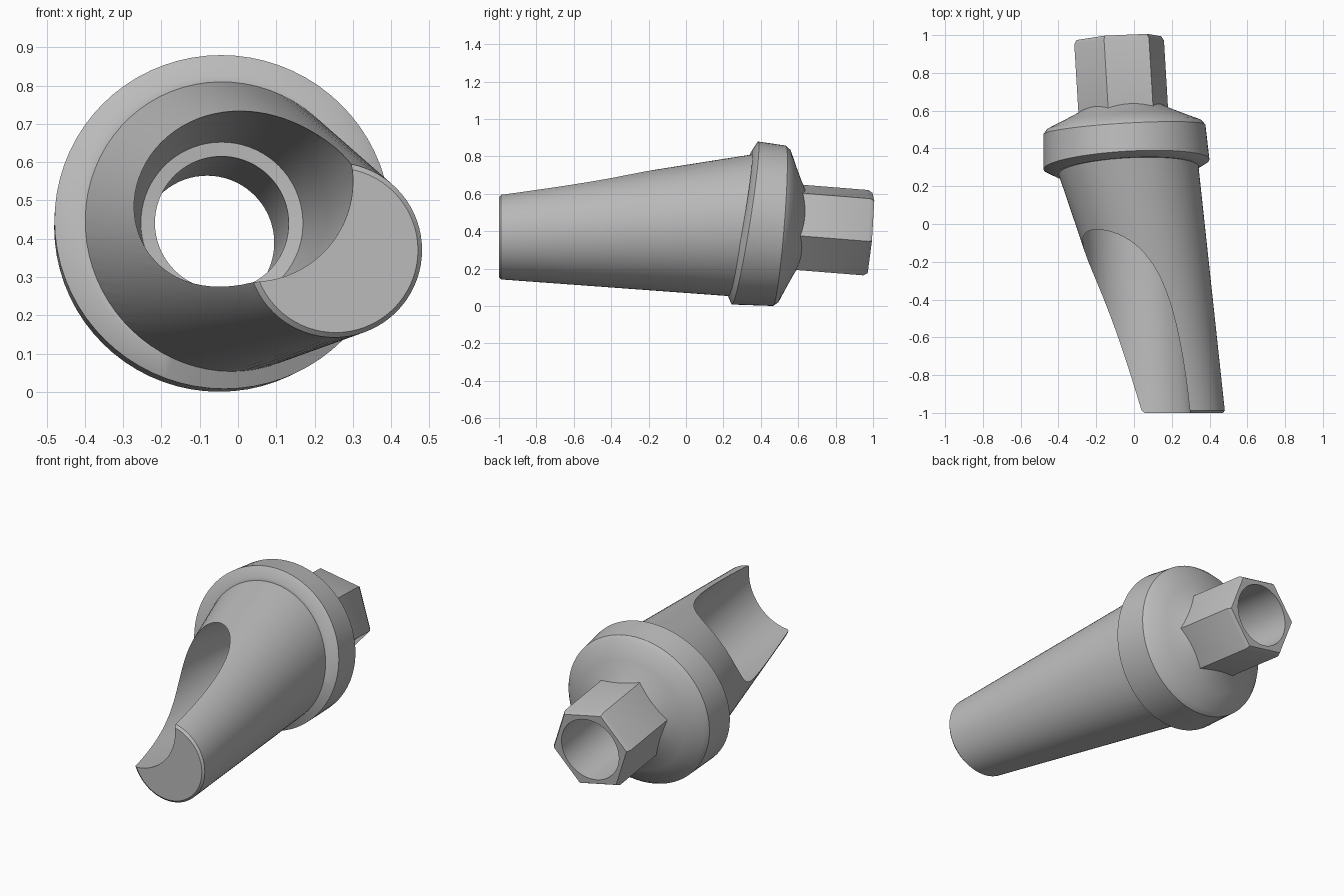
import bpy, bmesh, math
from mathutils import Vector

cube = bpy.data.objects.get("Cube")
if cube:
    bpy.data.objects.remove(cube, do_unlink=True)

metal = bpy.data.materials.new("satin_grey_metal")
metal.use_nodes = True
metal.diffuse_color = (0.5, 0.5, 0.5, 1)
metal.node_tree.nodes["Principled BSDF"].inputs["Base Color"].default_value = (0.5, 0.5, 0.5, 1)

# Collar axis, slightly tilted from +y, with its two cross directions
ORIGIN = Vector((-0.045, 0.4, 0.437))
AXIS = Vector((-0.06, 1, -0.08)).normalized()
SIDE = Vector((1, 0.06, 0)).normalized()
UP = SIDE.cross(AXIS).normalized()


def loft(name, rings):
    """Closed skin through equal-length rings of points."""
    bm = bmesh.new()
    loops = [[bm.verts.new(p) for p in ring] for ring in rings]
    n = len(loops[0])
    for a, b in zip(loops, loops[1:]):
        for i in range(n):
            j = (i + 1) % n
            bm.faces.new((a[i], a[j], b[j], b[i]))
    bm.faces.new(loops[0])
    bm.faces.new(loops[-1])
    bmesh.ops.recalc_face_normals(bm, faces=bm.faces)
    mesh = bpy.data.meshes.new(name)
    bm.to_mesh(mesh)
    bm.free()
    mesh.materials.append(metal)
    obj = bpy.data.objects.new(name, mesh)
    bpy.context.collection.objects.link(obj)
    return obj


def axis_ring(s, r, n=72, turn=0.0, slant=0.0):
    """Ring around the collar axis; slant lifts its upper side along the axis."""
    ring = []
    for i in range(n):
        a = turn + math.tau * i / n
        along = s + slant * math.sin(a)
        ring.append(ORIGIN + AXIS * along + SIDE * (r * math.cos(a)) + UP * (r * math.sin(a)))
    return ring


def post_ring(y, shrink=0.0, n=72):
    """Ring of the angled post, upright at the given depth."""
    t = (0.3 - y) / 1.3
    r = 0.377 - 0.15 * t - shrink
    cx, cz = -0.035 + 0.29 * t, 0.425 - 0.055 * t
    return [Vector((cx + r * math.cos(math.tau * i / n), y, cz + r * math.sin(math.tau * i / n)))
            for i in range(n)]


# Collar with a slanted front margin and a concave shoulder behind
collar = loft("abutment_body", [
    axis_ring(-0.115, 0.36, slant=0.035),
    axis_ring(-0.115, 0.385, slant=0.035),
    axis_ring(-0.085, 0.44, slant=0.035),
    axis_ring(0.10, 0.43),
    axis_ring(0.125, 0.41),
    axis_ring(0.165, 0.32),
    axis_ring(0.20, 0.245),
    axis_ring(0.225, 0.20),
])

# Angled tapering post
post = loft("angled_post", [
    post_ring(-1.0, 0.012), post_ring(-0.988), post_ring(-0.5),
    post_ring(0.0), post_ring(0.36),
])

# Six-sided connector
turn = math.radians(-11)
connector = loft("hex_connector", [
    axis_ring(0.15, 0.242, 6, turn), axis_ring(0.565, 0.242, 6, turn),
    axis_ring(0.587, 0.228, 6, turn),
])

# Screw channel with a seat and a narrower through bore
channel = loft("screw_channel_cutter", [
    axis_ring(-1.6, 0.262), axis_ring(-0.38, 0.255), axis_ring(-0.05, 0.212),
    axis_ring(-0.045, 0.175), axis_ring(0.8, 0.175),
])

bpy.context.view_layer.objects.active = collar
for tool, operation in ((post, 'UNION'), (connector, 'UNION'), (channel, 'DIFFERENCE')):
    mod = collar.modifiers.new(tool.name, 'BOOLEAN')
    mod.operation = operation
    mod.solver = 'EXACT'
    mod.object = tool
    bpy.ops.object.modifier_apply(modifier=mod.name)
    bpy.data.objects.remove(tool, do_unlink=True)

bpy.ops.object.select_all(action='DESELECT')
collar.select_set(True)
bpy.ops.object.shade_smooth_by_angle(angle=math.radians(30))
